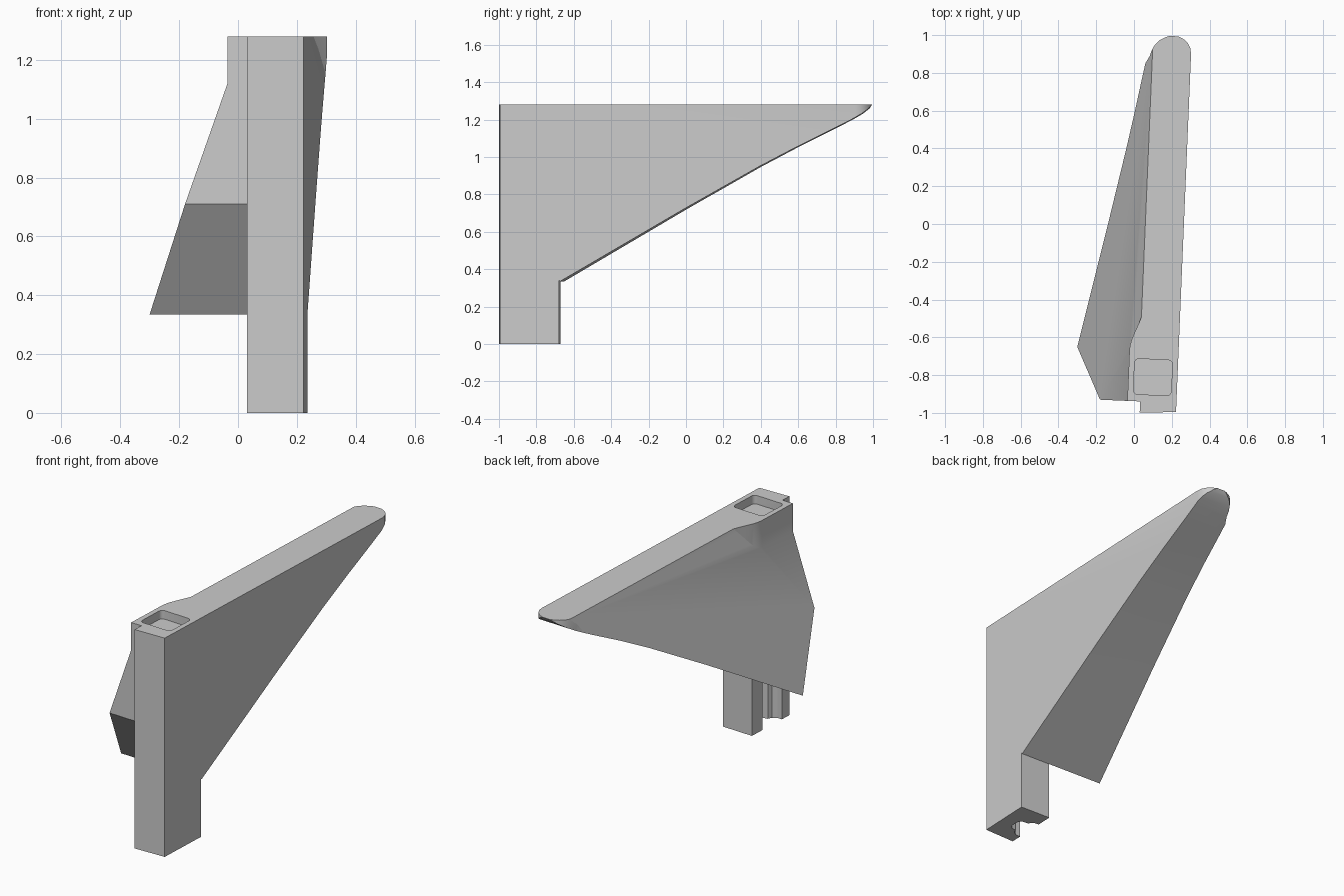
import bpy, bmesh, math
from mathutils import Matrix, Vector

cube = bpy.data.objects.get("Cube")
if cube:
    bpy.data.objects.remove(cube, do_unlink=True)

TOP = 1.28
RIGHT = 0.264

grey = bpy.data.materials.new("plain_grey")
grey.use_nodes = True
colour = (0.6, 0.6, 0.6, 1)
grey.diffuse_color = colour
grey.node_tree.nodes["Principled BSDF"].inputs["Base Color"].default_value = colour


def prism(name, points, low, high, axis):
    """Extrude a closed outline along the given axis."""
    place = {"x": lambda a, b: (low, a, b),
             "y": lambda a, b: (a, low, b),
             "z": lambda a, b: (a, b, low)}[axis]
    bm = bmesh.new()
    face = bm.faces.new([bm.verts.new(place(a, b)) for a, b in points])
    step = Vector([(high - low) * (axis == k) for k in "xyz"])
    ext = bmesh.ops.extrude_face_region(bm, geom=[face])
    moved = [v for v in ext["geom"] if isinstance(v, bmesh.types.BMVert)]
    bmesh.ops.translate(bm, verts=moved, vec=step)
    bmesh.ops.recalc_face_normals(bm, faces=bm.faces)
    mesh = bpy.data.meshes.new(name)
    bm.to_mesh(mesh)
    bm.free()
    mesh.materials.append(grey)
    obj = bpy.data.objects.new(name, mesh)
    bpy.context.collection.objects.link(obj)
    return obj


def combine(obj, other, operation):
    """Apply one boolean step and discard the helper solid."""
    mod = obj.modifiers.new(operation, "BOOLEAN")
    mod.operation, mod.object, mod.solver = operation, other, "EXACT"
    bpy.context.view_layer.objects.active = obj
    bpy.ops.object.modifier_apply(modifier=mod.name)
    bpy.data.objects.remove(other, do_unlink=True)


def rounded(u0, u1, v0, v1, r, n=4):
    """Rectangle outline with rounded corners."""
    pts = []
    corners = [(u1 - r, v1 - r), (u0 + r, v1 - r), (u0 + r, v0 + r), (u1 - r, v0 + r)]
    for k, (cu, cv) in enumerate(corners):
        for i in range(n + 1):
            t = math.pi / 2 * (k + i / n)
            pts.append((cu + r * math.cos(t), cv + r * math.sin(t)))
    return pts


# Bracket arm: sloped cross-section running the full length
slope = 0.352
side = lambda z: 0.06 - slope * (TOP - z)
body = prism("bracket", [(0.3, 0.1), (side(0.1), 0.1), (side(1.4), 1.4), (0.3, 1.4)],
             -1.2, 1.2, "y")

# Swelling around the socket, blending into the sloped side
blend = []
for i in range(17):
    t = i / 16
    blend.append((0.004 + 0.066 * t * t * (3 - 2 * t), -0.67 + 0.24 * t))
swell = prism("swelling", [(0.2, -1.1), (0.004, -1.1)] + blend + [(0.2, -0.43)],
              0.8, 1.38, "z")
combine(body, swell, "UNION")

# Side outline: chamfered front and rising underside
outline = [(-0.937, 1.35), (-0.937, 0.71), (-0.663, 0.335), (0, 0.722), (0.4, 0.948),
           (0.6, 1.053), (0.8, 1.152), (0.9, 1.203), (0.95, 1.232), (0.985, 1.258),
           (1.01, 1.29), (1.02, 1.35)]
combine(body, prism("side_outline", outline, -0.6, 0.5, "x"), "INTERSECT")

# Post with a rounded channel on its inner side
post = prism("post", [(0.072, -1.1), (0.35, -1.1), (0.35, -0.669), (0.072, -0.669)],
             -0.1, 1.4, "z")
channel = [(0, -0.93), (0.10, -0.93), (0.125, -0.915), (0.135, -0.89), (0.165, -0.885),
           (0.18, -0.865), (0.18, -0.815), (0.165, -0.792), (0.125, -0.79),
           (0.105, -0.765), (0, -0.76)]
combine(post, prism("channel", channel, -0.2, 1.5, "z"), "DIFFERENCE")
combine(body, post, "UNION")

# Plan outline: flat outer side and rounded tip
plan = [(RIGHT, -0.985), (RIGHT, 0.915), (0.258, 0.945), (0.243, 0.97), (0.22, 0.99),
        (0.19, 1.003), (0.158, 1.007), (0.125, 0.995), (0.095, 0.978), (0.072, 0.955),
        (0.056, 0.925), (0.045, 0.89), (-0.5, -0.1), (-0.5, -0.99), (0.072, -0.997)]
combine(body, prism("plan_outline", plan, 0, TOP, "z"), "INTERSECT")

# Shallow socket in the top
combine(body, prism("socket", rounded(0.034, 0.234, -0.9, -0.712, 0.022),
                    TOP - 0.05, 1.5, "z"), "DIFFERENCE")

# Slight turn of the whole bracket
body.data.transform(Matrix.Rotation(-0.042, 4, "Z"))
bpy.ops.object.select_all(action="DESELECT")
body.select_set(True)
bpy.context.view_layer.objects.active = body
bpy.ops.object.shade_smooth_by_angle(angle=math.radians(25))
